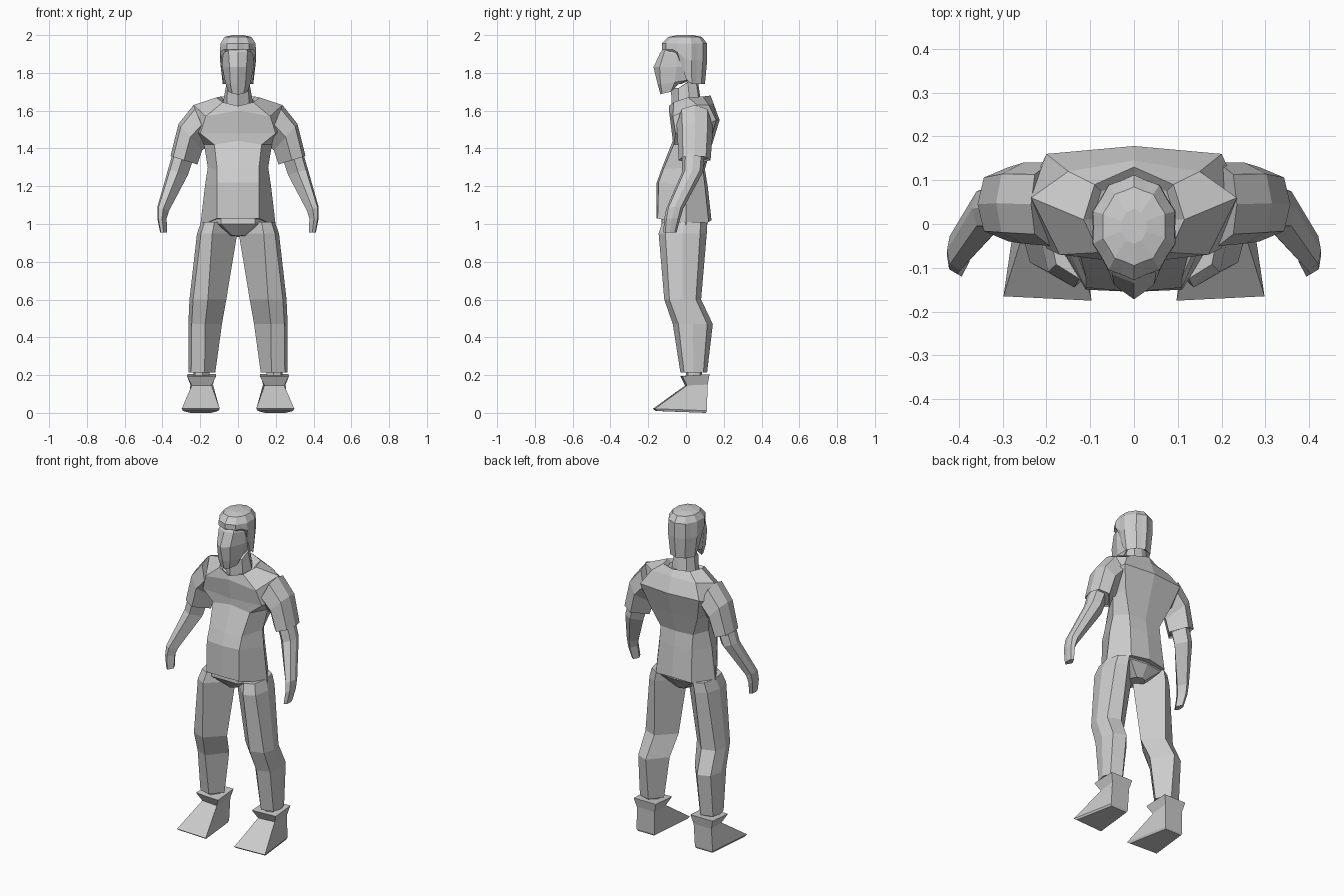
import bpy, bmesh, math

grey = bpy.data.materials.new("plain_grey")
grey.diffuse_color = (0.6, 0.6, 0.6, 1)


def loft(name, rings, mirror=False, cap=True):
    """Skin equal-length point rings into one flat-shaded object."""
    bm = bmesh.new()
    loops = [[bm.verts.new(p) for p in r] for r in rings]
    n = len(loops[0])
    for a, b in zip(loops, loops[1:]):
        for i in range(n):
            j = (i + 1) % n
            bm.faces.new((a[i], a[j], b[j], b[i]))
    if cap:
        bm.faces.new(loops[0])
        bm.faces.new(loops[-1])
    bmesh.ops.recalc_face_normals(bm, faces=bm.faces)
    me = bpy.data.meshes.new(name)
    bm.to_mesh(me)
    bm.free()
    me.materials.append(grey)
    ob = bpy.data.objects.new(name, me)
    bpy.context.collection.objects.link(ob)
    if mirror:
        ob.modifiers.new("mirror", 'MIRROR').use_mirror_merge = False
    return ob


def symmetric(half):
    """Complete a ring from its right half (front centre to back centre)."""
    return half + [(-x, y, z) for x, y, z in reversed(half[1:-1])]


def limb(z, xi, xo, y0, y1, ridge=0.45, tilt=0.0):
    """Six-sided limb section; tilt raises the outer side."""
    xm, ym, d = xi + (xo - xi) * ridge, (y0 + y1) / 2, y1 - y0
    xq = xi + (xo - xi) * 0.9
    pts = [(xi, ym), (xm, y0), (xq, y0 + .14 * d), (xo, ym), (xq, y1 - .14 * d), (xm, y1)]
    return [(x, y, z + tilt * (x - xi) / (xo - xi)) for x, y in pts]


# Shirt body: front centre, front corner, side, back corner, back centre
shirt = [
    [(0, -.155, 1.03), (.11, -.15, 1.03), (.20, .0, .99), (.12, .12, 1.01), (0, .135, 1.02)],
    [(0, -.155, 1.22), (.11, -.145, 1.22), (.175, .0, 1.2), (.11, .10, 1.2), (0, .115, 1.2)],
    [(0, -.13, 1.29), (.11, -.12, 1.29), (.16, .01, 1.30), (.11, .09, 1.29), (0, .10, 1.29)],
    [(0, -.07, 1.44), (.125, -.065, 1.42), (.18, .03, 1.42), (.16, .12, 1.41), (0, .135, 1.41)],
    [(0, -.075, 1.48), (.2, -.055, 1.48), (.25, .05, 1.5), (.2, .16, 1.55), (0, .178, 1.55)],
    [(0, -.09, 1.60), (.17, -.07, 1.57), (.235, .06, 1.63), (.15, .12, 1.63), (0, .145, 1.64)],
    [(0, -.09, 1.625), (.08, -.065, 1.645), (.115, .01, 1.67), (.09, .09, 1.675), (0, .13, 1.68)],
    [(0, -.07, 1.61), (.07, -.05, 1.63), (.095, .01, 1.65), (.075, .075, 1.655), (0, .10, 1.66)],
]
loft("shirt_body", [symmetric(r) for r in shirt])

# Short sleeves
loft("sleeve", [
    limb(1.42, .15, .235, -.05, .14, .5, .21),
    limb(1.39, .19, .315, -.045, .14, .5, .14),
    limb(1.315, .215, .357, -.04, .13, .5, .045),
    limb(1.325, .225, .345, -.03, .12, .5, .045),
], mirror=True)

# Bare forearms and flat hands
loft("arm", [
    limb(1.38, .225, .335, -.02, .10, .5, .03),
    limb(1.26, .265, .37, -.02, .09, .5, .03),
    limb(1.07, .365, .427, -.105, -.015, .5, .02),
    limb(1.03, .378, .427, -.115, -.03, .5),
    limb(.955, .375, .412, -.12, -.05, .5),
], mirror=True)

# Seat of the trousers
seat = [
    [(0, -.08, .935), (.03, -.07, .94), (.06, 0, .93), (.03, .06, .93), (0, .07, .93)],
    [(0, -.13, 1.0), (.09, -.13, 1.0), (.18, 0, 1.0), (.11, .10, 1.0), (0, .115, 1.0)],
    [(0, -.13, 1.06), (.09, -.12, 1.06), (.17, 0, 1.06), (.1, .09, 1.06), (0, .1, 1.06)],
]
loft("trouser_seat", [symmetric(r) for r in seat])

# Trouser legs with knee and calf
loft("trouser_leg", [
    limb(1.01, .02, .195, -.125, .11, .6),
    limb(.95, .004, .217, -.145, .11, .62),
    limb(.60, .062, .257, -.115, .08, .5),
    limb(.47, .085, .263, -.07, .142, .5),
    limb(.215, .12, .262, -.03, .112, .4),
    limb(.225, .14, .245, -.01, .09, .4),
], mirror=True)

# Ankles
loft("ankle", [limb(.25, .15, .235, .0, .085), limb(.16, .15, .235, .0, .085)], mirror=True)


# Shoes: collar, pinched ankle, broad wedge toe, narrow heel
def shoe(z, toe_z, xi, xo, y0, y1, heel):
    xm = (xi + xo) / 2
    return [(xi, y0 - .005, toe_z), (xo, y0 + .005, toe_z),
            (xm + heel, y1, z), (xm - heel, y1, z)]


loft("shoe", [
    shoe(.205, .195, .115, .27, -.025, .125, .075),
    shoe(.15, .145, .14, .245, .0, .115, .06),
    shoe(.012, .022, .097, .298, -.17, .11, .06),
    shoe(.0, .01, .105, .29, -.155, .105, .055),
], mirror=True)

# Neck
neck = [
    [(0, -.075, 1.62), (.06, -.04, 1.63), (.08, .02, 1.64), (.05, .07, 1.64), (0, .08, 1.64)],
    [(0, -.08, 1.72), (.055, -.04, 1.72), (.06, .01, 1.75), (.04, .05, 1.78), (0, .06, 1.78)],
]
loft("neck", [symmetric(r) for r in neck])

# Face: chin, jaw, cheek, brow, scalp
face = [
    [(0, -.135, 1.685), (.03, -.125, 1.69), (.05, -.08, 1.70), (.045, -.04, 1.74), (0, -.03, 1.74)],
    [(0, -.15, 1.74), (.04, -.135, 1.74), (.068, -.06, 1.75), (.06, .0, 1.76), (0, .02, 1.76)],
    [(0, -.172, 1.83), (.045, -.14, 1.83), (.083, -.05, 1.83), (.07, .03, 1.83), (0, .05, 1.83)],
    [(0, -.135, 1.91), (.05, -.115, 1.91), (.08, -.05, 1.90), (.07, .03, 1.9), (0, .05, 1.9)],
    [(0, -.10, 1.95), (.04, -.09, 1.95), (.06, -.04, 1.95), (.05, .03, 1.95), (0, .04, 1.95)],
]
loft("face", [symmetric(r) for r in face])


# Hair: scalloped cap whose back and sides hang to the nape
def hair_ring(rx, ry, cy, z, drop=0.0):
    ring = []
    for i in range(20):
        a = math.tau * i / 20
        k = 1 - .06 * (i % 2)
        y = -math.cos(a)
        low = drop * min(1, max(0, (y + .45) / .55))
        ring.append((rx * k * math.sin(a), cy + ry * k * y, z - low))
    return ring


loft("hair", [
    hair_ring(.065, .075, .0, 1.90, .14),
    hair_ring(.085, .10, .0, 1.90, .16),
    hair_ring(.10, .12, -.008, 1.925, .06),
    hair_ring(.098, .12, -.008, 1.955),
    hair_ring(.075, .09, -.005, 1.99),
    hair_ring(.03, .04, -.005, 2.0),
])
